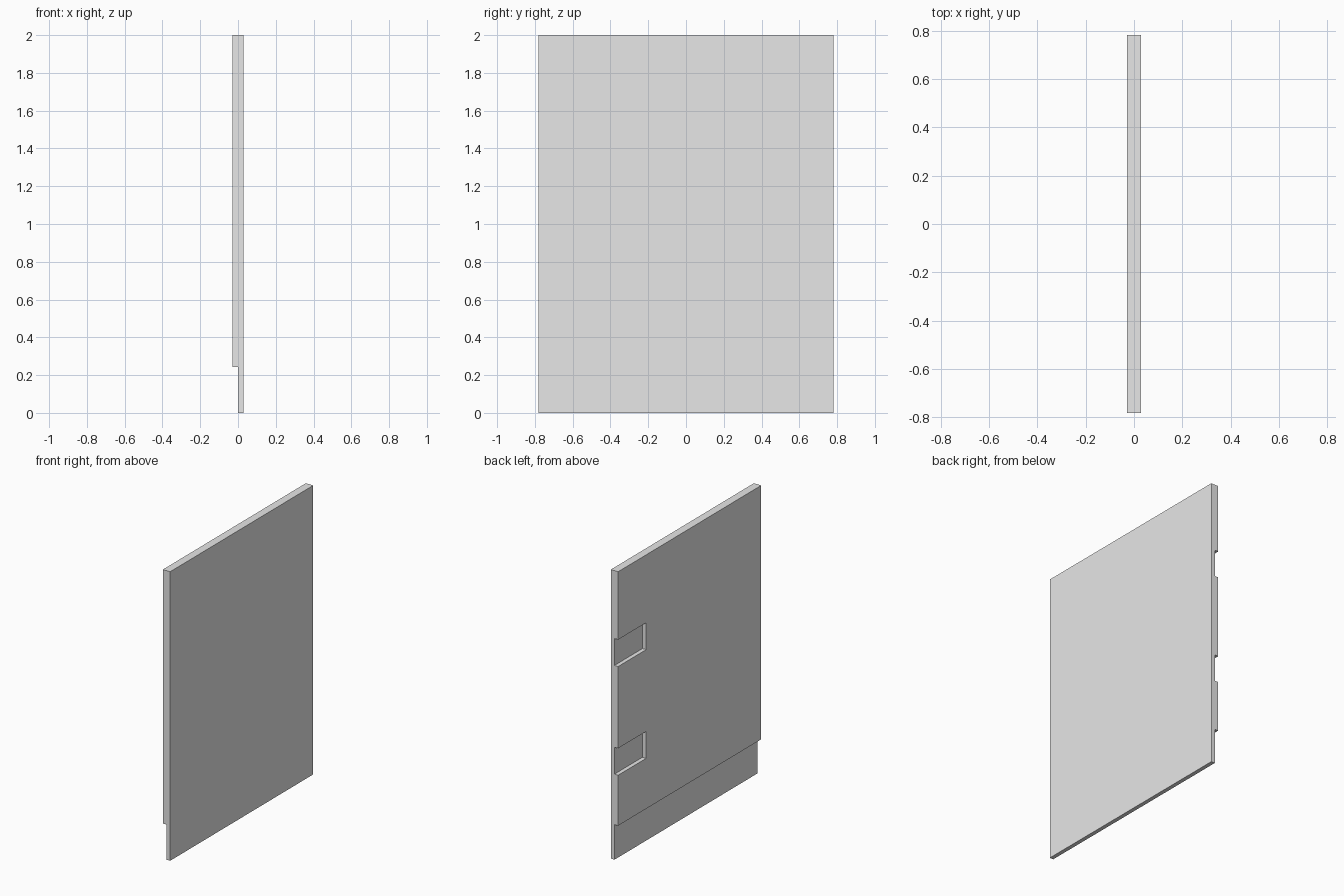
import bpy
import bmesh
from mathutils import Vector

default = bpy.data.objects.get("Cube")
if default:
    bpy.data.objects.remove(default, do_unlink=True)

# Panel dimensions
HALF_T, HALF_W, HEIGHT = 0.028, 0.782, 2.0
STEP_Z = 0.243                          # top of the thinned bottom strip
NOTCH_H, NOTCH_L = 0.186, 0.306         # hinge recess height and length
NOTCH_BOTTOMS = (0.592, 1.344)

grey = bpy.data.materials.new("light_grey")
grey.use_nodes = True
colour = (0.8, 0.8, 0.8, 1.0)
grey.diffuse_color = colour
grey.node_tree.nodes["Principled BSDF"].inputs["Base Color"].default_value = colour


def box(name, low, high):
    """Box object spanning two opposite corners."""
    low, high = Vector(low), Vector(high)
    bm = bmesh.new()
    bmesh.ops.create_cube(bm, size=1)
    for v in bm.verts:
        v.co = (low + high) / 2 + v.co * (high - low)
    mesh = bpy.data.meshes.new(name)
    bm.to_mesh(mesh)
    bm.free()
    mesh.materials.append(grey)
    obj = bpy.data.objects.new(name, mesh)
    bpy.context.collection.objects.link(obj)
    return obj


# Full slab, then half-depth cuts into its -x face
panel = box("door_panel", (-HALF_T, -HALF_W, 0), (HALF_T, HALF_W, HEIGHT))
cutters = [box("bottom_rebate", (-1, -1, -1), (0, 1, STEP_Z))]
for z in NOTCH_BOTTOMS:
    cutters.append(box("hinge_recess", (-1, HALF_W - NOTCH_L, z), (0, 1, z + NOTCH_H)))

for cutter in cutters:
    cutter.hide_render = True
    mod = panel.modifiers.new(cutter.name, "BOOLEAN")
    mod.operation = "DIFFERENCE"
    mod.solver = "EXACT"
    mod.object = cutter

# Bake the cuts and drop the cutters
bpy.context.view_layer.update()
graph = bpy.context.evaluated_depsgraph_get()
cut_mesh = bpy.data.meshes.new_from_object(panel.evaluated_get(graph))
panel.modifiers.clear()
panel.data = cut_mesh
cut_mesh.name = "door_panel"
cut_mesh.materials.clear()
cut_mesh.materials.append(grey)
for poly in cut_mesh.polygons:
    poly.material_index = 0
    poly.use_smooth = False
for cutter in cutters:
    bpy.data.objects.remove(cutter, do_unlink=True)
